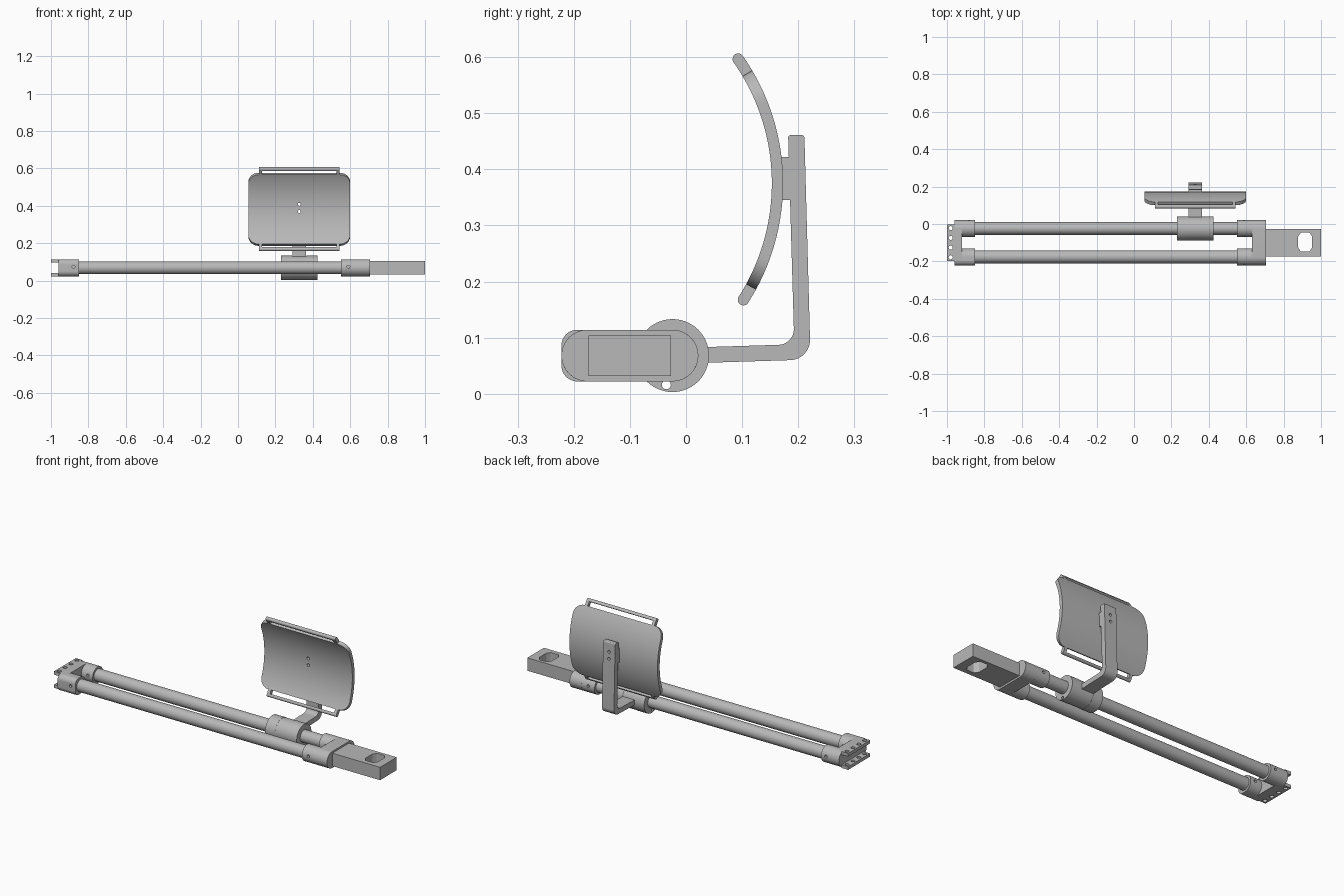
import bpy, bmesh, math
from mathutils import Vector

cube = bpy.data.objects.get("Cube")
if cube:
    bpy.data.objects.remove(cube)

grey = bpy.data.materials.new("plain grey")
grey.use_nodes = True
grey.diffuse_color = (0.48, 0.48, 0.48, 1)
grey.node_tree.nodes["Principled BSDF"].inputs["Base Color"].default_value = grey.diffuse_color
parts = []


def finish(name, bm):
    bmesh.ops.remove_doubles(bm, verts=bm.verts, dist=1e-5)
    bmesh.ops.recalc_face_normals(bm, faces=bm.faces)
    mesh = bpy.data.meshes.new(name)
    bm.to_mesh(mesh)
    bm.free()
    mesh.materials.append(grey)
    obj = bpy.data.objects.new(name, mesh)
    bpy.context.collection.objects.link(obj)
    parts.append(obj)
    return obj


def extrude(name, profile, lo, hi, axis="x"):
    """Prism of a 2D profile; the profile uses the two other axes in order."""
    place = {"x": lambda p, t: (t, p[0], p[1]),
             "y": lambda p, t: (p[0], t, p[1]),
             "z": lambda p, t: (p[0], p[1], t)}[axis]
    bm = bmesh.new()
    a = [bm.verts.new(place(p, lo)) for p in profile]
    b = [bm.verts.new(place(p, hi)) for p in profile]
    bm.faces.new(a)
    bm.faces.new(b)
    n = len(a)
    for i in range(n):
        j = (i + 1) % n
        bm.faces.new((a[i], a[j], b[j], b[i]))
    return finish(name, bm)


def circle(u, v, r, n=40):
    return [(u + r * math.cos(math.tau * i / n), v + r * math.sin(math.tau * i / n)) for i in range(n)]


def rounded(points, radii, n=10):
    """Polygon with an arc at each corner that has a radius."""
    out = []
    pts = [Vector(p) for p in points]
    for i, p in enumerate(pts):
        r = radii[i]
        if r == 0:
            out.append(p)
            continue
        u = (pts[i - 1] - p).normalized()
        v = (pts[(i + 1) % len(pts)] - p).normalized()
        half = u.angle(v) / 2
        c = p + (u + v).normalized() * r / math.sin(half)
        s, e = p + u * r / math.tan(half) - c, p + v * r / math.tan(half) - c
        out += [c + s.lerp(e, k / n).normalized() * r for k in range(n + 1)]
    return out


def rect(u0, u1, v0, v1, r=0.0):
    return rounded([(u0, v0), (u1, v0), (u1, v1), (u0, v1)], [r] * 4)


def cut(obj, cutters):
    """Subtract the cutters, which stay until clean-up."""
    for c in cutters:
        mod = obj.modifiers.new("cut", "BOOLEAN")
        mod.operation, mod.solver, mod.object = "DIFFERENCE", "EXACT", c
    bpy.context.view_layer.update()
    mesh = bpy.data.meshes.new_from_object(obj.evaluated_get(bpy.context.evaluated_depsgraph_get()))
    obj.modifiers.clear()
    obj.data = mesh


def cutter(*args):
    c = extrude("cutter", *args)
    parts.remove(c)
    c.hide_render = True
    cutters.append(c)
    return c


cutters = []
ROD_Z, BACK_Y, FRONT_Y, SLEEVE_R = 0.068, -0.024, -0.176, 0.046

# Twin rods and the sleeves that hold them
screw_holes = [cutter(circle(x, 0.074, 0.008, 16), -0.4, 0.2, "y") for x in (-0.88, 0.59)]
for side, y in (("back", BACK_Y), ("front", FRONT_Y)):
    extrude(side + "_rod", circle(y, ROD_Z, 0.034), -0.92, 0.64)
    for end, lo, hi, hole in (("right", -0.92, -0.85, 0), ("left", 0.55, 0.63, 1)):
        profile = circle(y, ROD_Z, SLEEVE_R)
        if end == "right" and side == "front":
            y0, y1, z0, z1 = y - SLEEVE_R, y + SLEEVE_R, ROD_Z - SLEEVE_R, ROD_Z + SLEEVE_R
            profile = rounded([(y0, z0), (y1, z0), (y1, z1), (y0, z1)], [0.028, 0.0455, 0.0455, 0.028])
        sleeve = extrude(f"{side}_{end}_sleeve", profile, lo, hi)
        cut(sleeve, [screw_holes[hole]])

# Bridges joining the sleeves
y0, y1 = FRONT_Y - SLEEVE_R, BACK_Y + SLEEVE_R
z0, z1 = ROD_Z - SLEEVE_R, ROD_Z + SLEEVE_R
extrude("left_bridge", rect(y0, y1, z0, z1, 0.0459), 0.63, 0.705)
extrude("right_bridge",
        rounded([(y0, z0), (y1, z0), (y1, z1), (y0, z1)], [0.028, 0.0459, 0.0459, 0.028]), -0.96, -0.92)

# Drilled fork plates on the right end
peg_holes = [cutter(circle(-0.98, -0.1 + k * 0.052, 0.011, 16), -0.1, 0.3, "z")
             for k in (-1.5, -0.5, 0.5, 1.5)]
for name, lo, hi in (("upper_fork_plate", 0.096, z1), ("lower_fork_plate", z0, 0.04)):
    cut(extrude(name, rect(-1.0, -0.96, -0.197, -0.003), lo, hi, "z"), peg_holes)

# Mounting tab with its window
tab = extrude("mounting_tab", rect(-0.174, -0.027, 0.032, 0.104), 0.705, 1.0)
window = rounded([(0.892, -0.148), (0.938, -0.148), (0.953, -0.125), (0.953, -0.068),
                  (0.938, -0.045), (0.892, -0.045), (0.877, -0.068), (0.877, -0.125)], [0.008] * 8, 4)
cut(tab, [cutter(window, -0.1, 0.3, "z")])

# Three-ring clamp on the back rod
bolt_hole = cutter(circle(-0.035, 0.016, 0.008, 16), 0.1, 0.5)
for name, lo, hi, r in (("right_clamp_ring", 0.23, 0.29, 0.065),
                        ("middle_clamp_ring", 0.29, 0.365, 0.064),
                        ("left_clamp_ring", 0.365, 0.425, 0.065)):
    cut(extrude(name, circle(BACK_Y, ROD_Z, r, 56), lo, hi), [bolt_hole])

# Bent arm and spacer behind the pad
CX = 0.3275
pad_holes = [cutter(circle(CX, z, 0.008, 16), 0.05, 0.3, "y") for z in (0.37, 0.408)]
arm = extrude("bent_arm", rounded(
    [(0.03, 0.055), (0.222, 0.061), (0.211, 0.461), (0.182, 0.461), (0.193, 0.088), (0.03, 0.083)],
    [0, 0.036, 0.005, 0.005, 0.028, 0]), CX - 0.037, CX + 0.037)
cut(arm, pad_holes)
cut(extrude("pad_spacer", rect(0.165, 0.188, 0.345, 0.422), CX - 0.037, CX + 0.037), pad_holes)

# Curved pad: every row is a thin cross-section at one angle of the arc
ARC_Y, ARC_Z, ARC_R, HALF_T = -0.222, 0.375, 0.385, 0.01


def curved(name, start, end, width, thick=lambda a: HALF_T, centre=CX, rows=48):
    bm = bmesh.new()
    last = None
    for k in range(rows + 1):
        # Rows crowd towards both ends to follow the rounding
        a = start + (end - start) * (1 - math.cos(math.pi * k / rows)) / 2
        w, t, c, s = width(a), thick(a), math.cos(math.radians(a)), math.sin(math.radians(a))
        row = [bm.verts.new((centre + sx * w, ARC_Y + (ARC_R + sr * t) * c, ARC_Z + (ARC_R + sr * t) * s))
               for sx, sr in ((-1, -1), (1, -1), (1, 1), (-1, 1))]
        if last:
            for i in range(4):
                j = (i + 1) % 4
                bm.faces.new((last[i], last[j], row[j], row[i]))
        if k in (0, rows):
            bm.faces.new(row)
        last = row
    return finish(name, bm)


LOW, HIGH, CORNER = -28.6, 30.6, 0.055


def pad_width(a):
    d = min(a - LOW, HIGH - a) * math.pi / 180 * ARC_R
    d = max(0.0, CORNER - d)
    return 0.272 - CORNER + math.sqrt(max(0.0, CORNER ** 2 - d ** 2))


cut(curved("curved_pad", LOW, HIGH, pad_width), pad_holes)

# Strap loops above and below the pad
for name, edge, tip in (("upper", HIGH, 36.6), ("lower", LOW, -34.1)):
    way = 1 if tip > edge else -1

    def tip_thick(a, tip=tip):
        d = max(0.0, HALF_T - abs(tip - a) * math.pi / 180 * ARC_R)
        return max(0.0008, math.sqrt(max(0.0, HALF_T ** 2 - d ** 2)))

    curved(name + "_strap_bar", tip - way * 2.5, tip, lambda a: 0.215, tip_thick, CX, 14)
    for side, sx in (("right", -1), ("left", 1)):
        curved(f"{name}_{side}_strap_post", edge - way * 0.3, tip - way * 2.4,
               lambda a: 0.0085, centre=CX + sx * 0.2065, rows=6)

# Remove the cutters and smooth the round surfaces
for c in cutters:
    bpy.data.objects.remove(c)
bpy.ops.object.select_all(action="DESELECT")
for obj in parts:
    obj.select_set(True)
bpy.context.view_layer.objects.active = parts[0]
bpy.ops.object.shade_smooth_by_angle(angle=math.radians(30))
